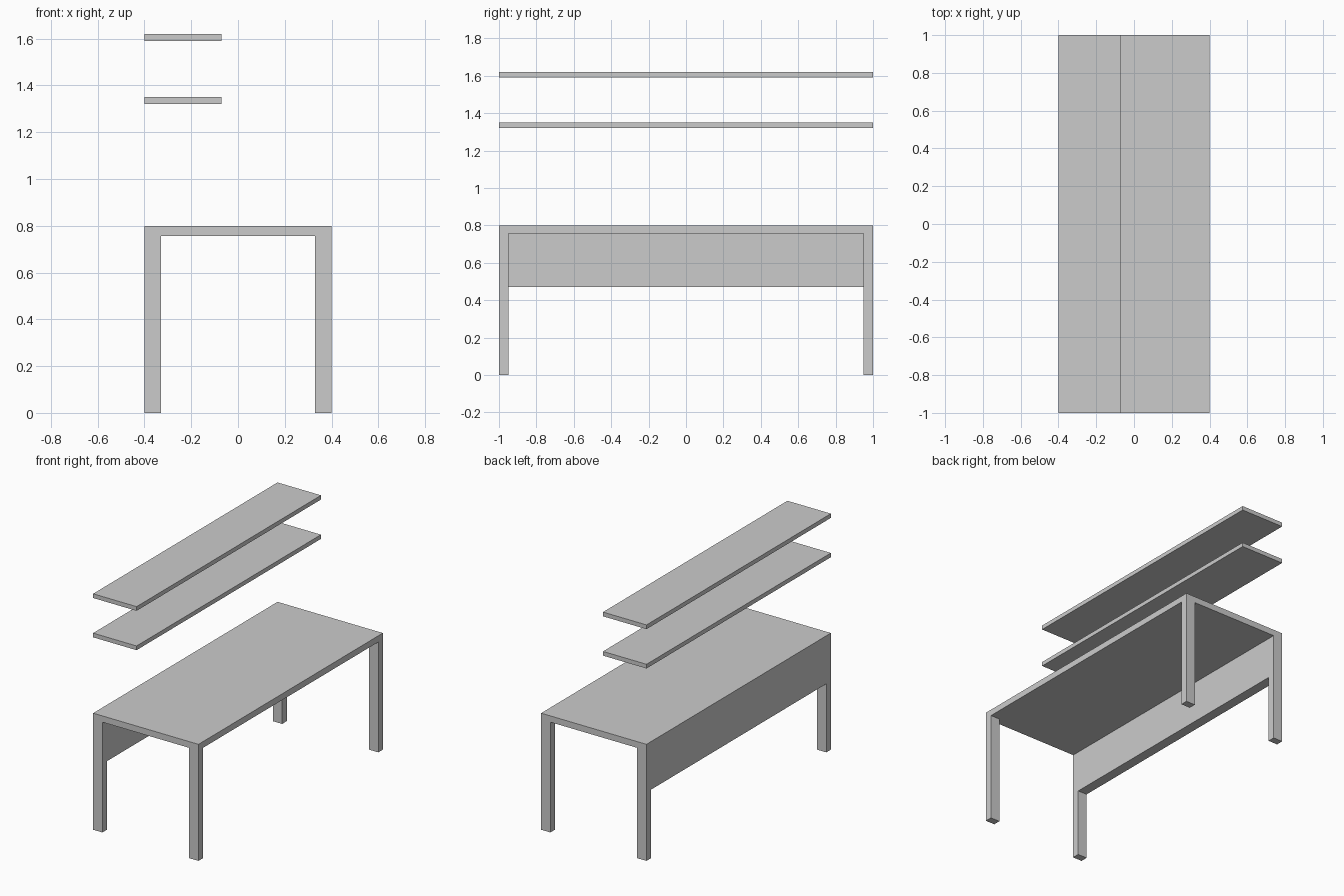
import bpy, bmesh
from mathutils import Matrix, Vector

if "Cube" in bpy.data.objects:
    bpy.data.objects.remove(bpy.data.objects["Cube"])

LEG_X, LEG_Y = 0.07, 0.05        # leg cross-section
TOP, UNDER, PANEL = 0.8, 0.757, 0.47


def finish(name, bm):
    bmesh.ops.dissolve_limit(bm, angle_limit=0.01, verts=bm.verts, edges=bm.edges)
    bmesh.ops.recalc_face_normals(bm, faces=bm.faces)
    mesh = bpy.data.meshes.new(name)
    bm.to_mesh(mesh)
    bm.free()
    bpy.context.collection.objects.link(bpy.data.objects.new(name, mesh))


def pull_down(bm, z_from, z_to, wanted):
    """Extrude the level faces at z_from whose centre passes the test."""
    faces = []
    for f in bm.faces:
        c = f.calc_center_median()
        if all(abs(v.co.z - z_from) < 1e-4 for v in f.verts) and wanted(c.x, c.y):
            faces.append(f)
    res = bmesh.ops.extrude_face_region(bm, geom=faces)
    for v in res["geom"]:
        if isinstance(v, bmesh.types.BMVert):
            v.co.z = z_to


# Desk: one solid, top slab with back panel and legs extruded from it
xs = [-0.4, -0.4 + LEG_X, 0.4 - LEG_X, 0.4]
ys = [-1, -1 + LEG_Y, 1 - LEG_Y, 1]
bm = bmesh.new()
grid = [[bm.verts.new((x, y, TOP)) for y in ys] for x in xs]
for i in range(3):
    for j in range(3):
        bm.faces.new((grid[i][j], grid[i + 1][j], grid[i + 1][j + 1], grid[i][j + 1]))
pull_down(bm, TOP, UNDER, lambda x, y: True)
pull_down(bm, UNDER, PANEL, lambda x, y: x < -0.3)
pull_down(bm, PANEL, 0, lambda x, y: abs(y) > 0.9)
pull_down(bm, UNDER, 0, lambda x, y: x > 0.3 and abs(y) > 0.9)
finish("desk", bm)

# Two floating shelves above the panel side
for name, z in (("lower_shelf", 1.335), ("upper_shelf", 1.605)):
    bm = bmesh.new()
    bmesh.ops.create_cube(bm, size=1, matrix=Matrix.LocRotScale(
        Vector((-0.235, 0, z)), None, Vector((0.33, 2, 0.029))))
    finish(name, bm)
